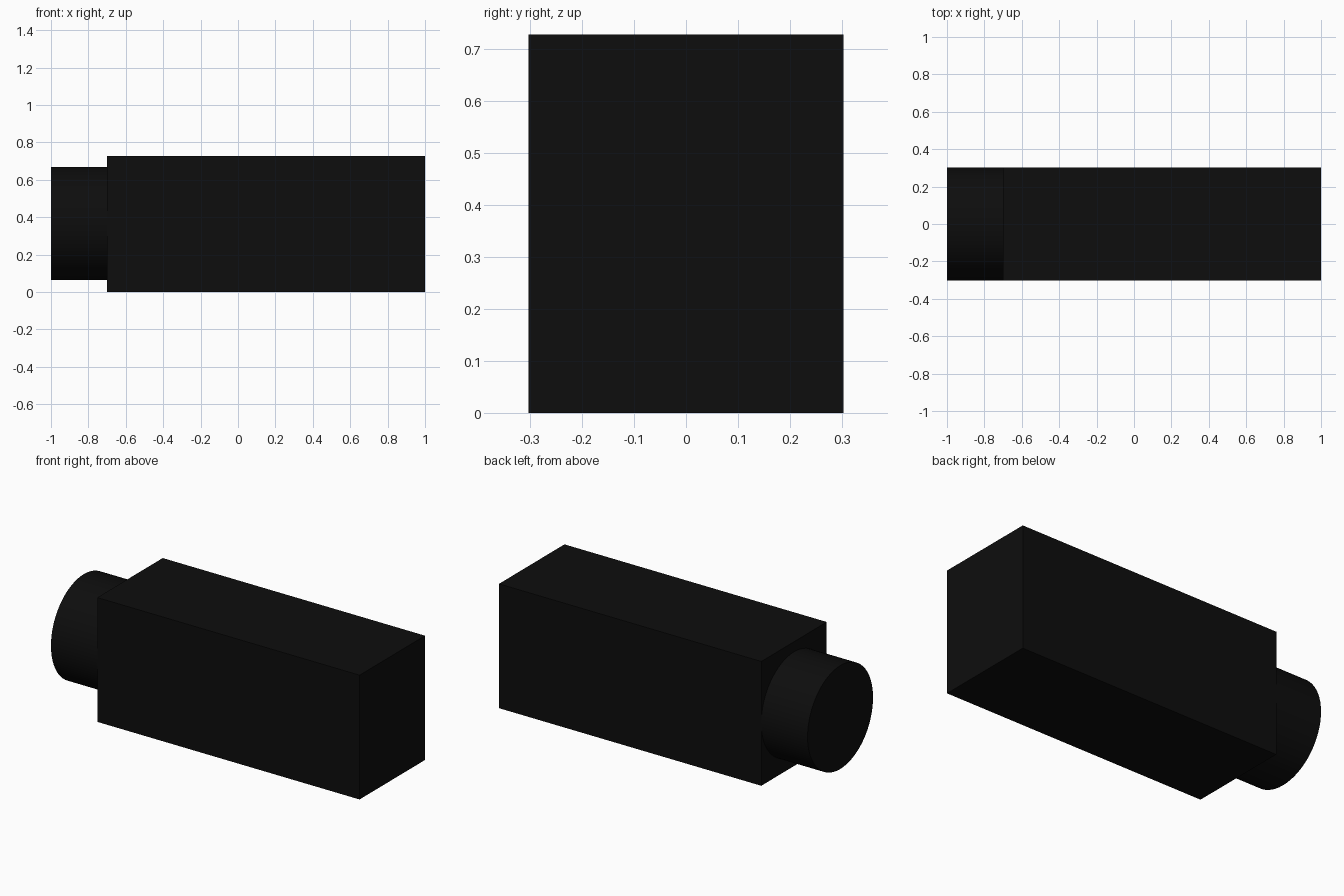
import bpy
import math

# Clear only the default cube
cube = bpy.data.objects.get("Cube")
if cube:
    bpy.data.objects.remove(cube, do_unlink=True)

BODY_START = -0.70          # x where the barrel meets the body
WIDTH, HEIGHT = 0.606, 0.728
RADIUS = WIDTH / 2

# Single near-black colour
black = bpy.data.materials.new("matte_black")
black.use_nodes = True
colour = (0.004, 0.004, 0.004, 1.0)
black.diffuse_color = colour
black.node_tree.nodes["Principled BSDF"].inputs["Base Color"].default_value = colour


def finish(name):
    obj = bpy.context.object
    obj.name = obj.data.name = name
    obj.data.materials.append(black)
    return obj


# Rectangular body
bpy.ops.mesh.primitive_cube_add(size=1, location=((1 + BODY_START) / 2, 0, HEIGHT / 2))
body = finish("body")
body.scale = (1 - BODY_START, WIDTH, HEIGHT)
bpy.ops.object.transform_apply(location=False, rotation=False, scale=True)

# Round barrel on the end of the body
bpy.ops.mesh.primitive_cylinder_add(
    vertices=64, radius=RADIUS, depth=BODY_START + 1,
    location=((BODY_START - 1) / 2, 0, 0.366), rotation=(0, math.pi / 2, 0))
finish("lens_barrel")
bpy.ops.object.shade_smooth_by_angle(angle=math.radians(30))
